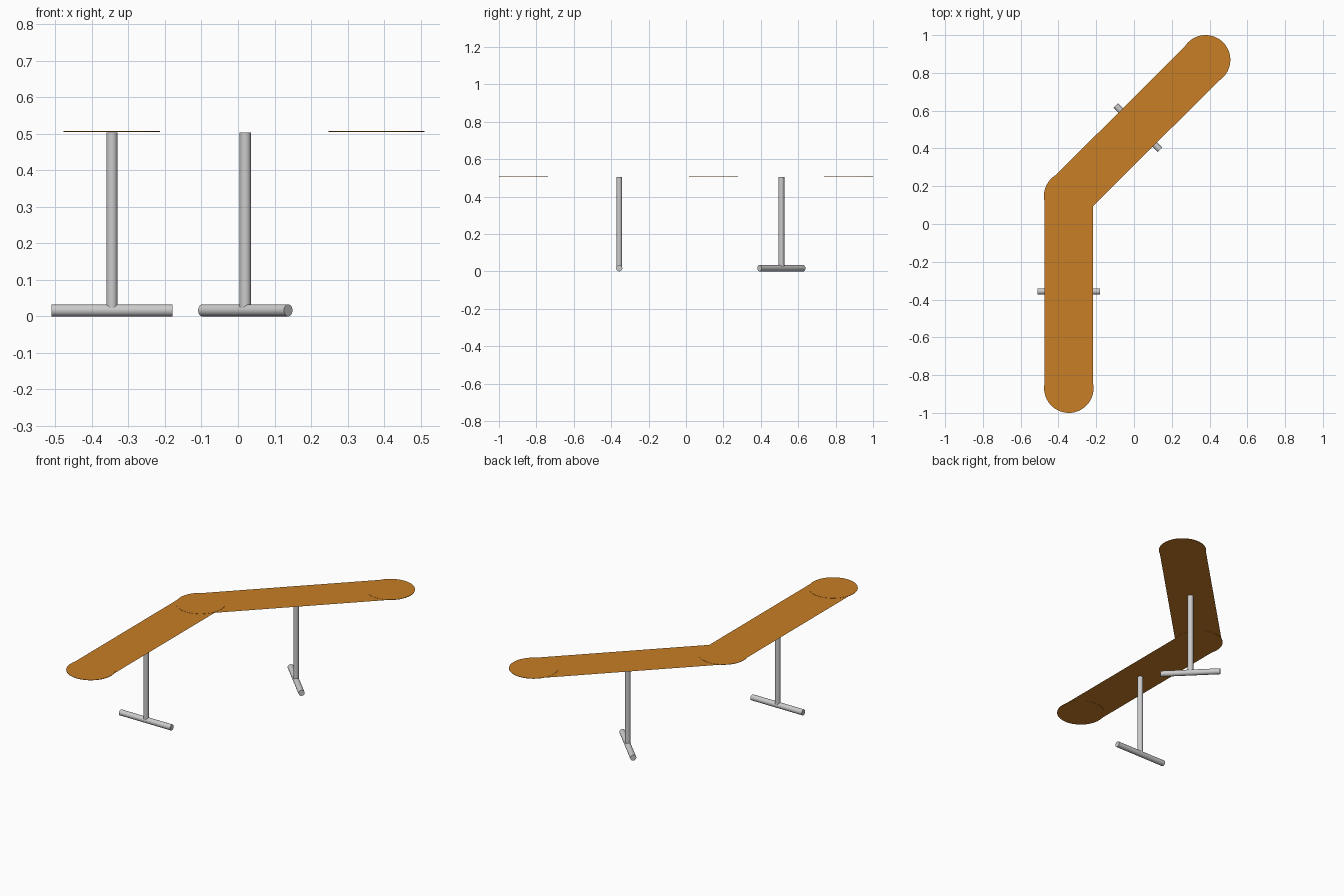
import bpy, math
from mathutils import Vector

if "Cube" in bpy.data.objects:
    bpy.data.objects.remove(bpy.data.objects["Cube"])

SEAT_Z = 0.506
HALF_W = 0.128
wood = bpy.data.materials.new("orange_seat")
wood.diffuse_color = (0.58, 0.21, 0.02, 1)
wood.use_nodes = True
wood.node_tree.nodes["Principled BSDF"].inputs["Base Color"].default_value = wood.diffuse_color

# Seat centre line: front end, bend, back end
path = [Vector((-0.345, -0.869, SEAT_Z)),
        Vector((-0.345, 0.147, SEAT_Z)),
        Vector((0.379, 0.869, SEAT_Z))]


def cylinder(name, loc, radius, depth, rot=(0, 0, 0), sides=32):
    bpy.ops.mesh.primitive_cylinder_add(vertices=sides, radius=radius, depth=depth,
                                        location=loc, rotation=rot)
    ob = bpy.context.object
    ob.name = name
    bpy.ops.object.shade_smooth_by_angle(angle=math.radians(40))
    return ob


# Flat seat panels along each leg of the bend
def panel(name, a, b):
    side = (b - a).normalized().cross(Vector((0, 0, 1))) * HALF_W
    mesh = bpy.data.meshes.new(name)
    mesh.from_pydata([a - side, a + side, b + side, b - side], [], [(0, 1, 2, 3)])
    mesh.materials.append(wood)
    ob = bpy.data.objects.new(name, mesh)
    bpy.context.collection.objects.link(ob)


panel("seat_panel_front", path[0], path[1])
panel("seat_panel_back", path[1], path[2])

# Thin round discs at the ends and the bend
for name, p, r in zip(("seat_end_front", "seat_bend", "seat_end_back"), path,
                      (0.131, 0.132, 0.131)):
    disc = cylinder(name, p, r, 0.002, sides=64)
    disc.data.materials.append(wood)

# Supports: post on a round foot lying across the seat
for name, x, y, turn in (("front", -0.345, -0.357, 0), ("back", 0.02, 0.51, -45)):
    cylinder(name + "_post", (x, y, 0.26), 0.0155, 0.488)
    cylinder(name + "_foot", (x, y, 0.0165), 0.0165, 0.332,
             (0, math.radians(90), math.radians(turn)))
